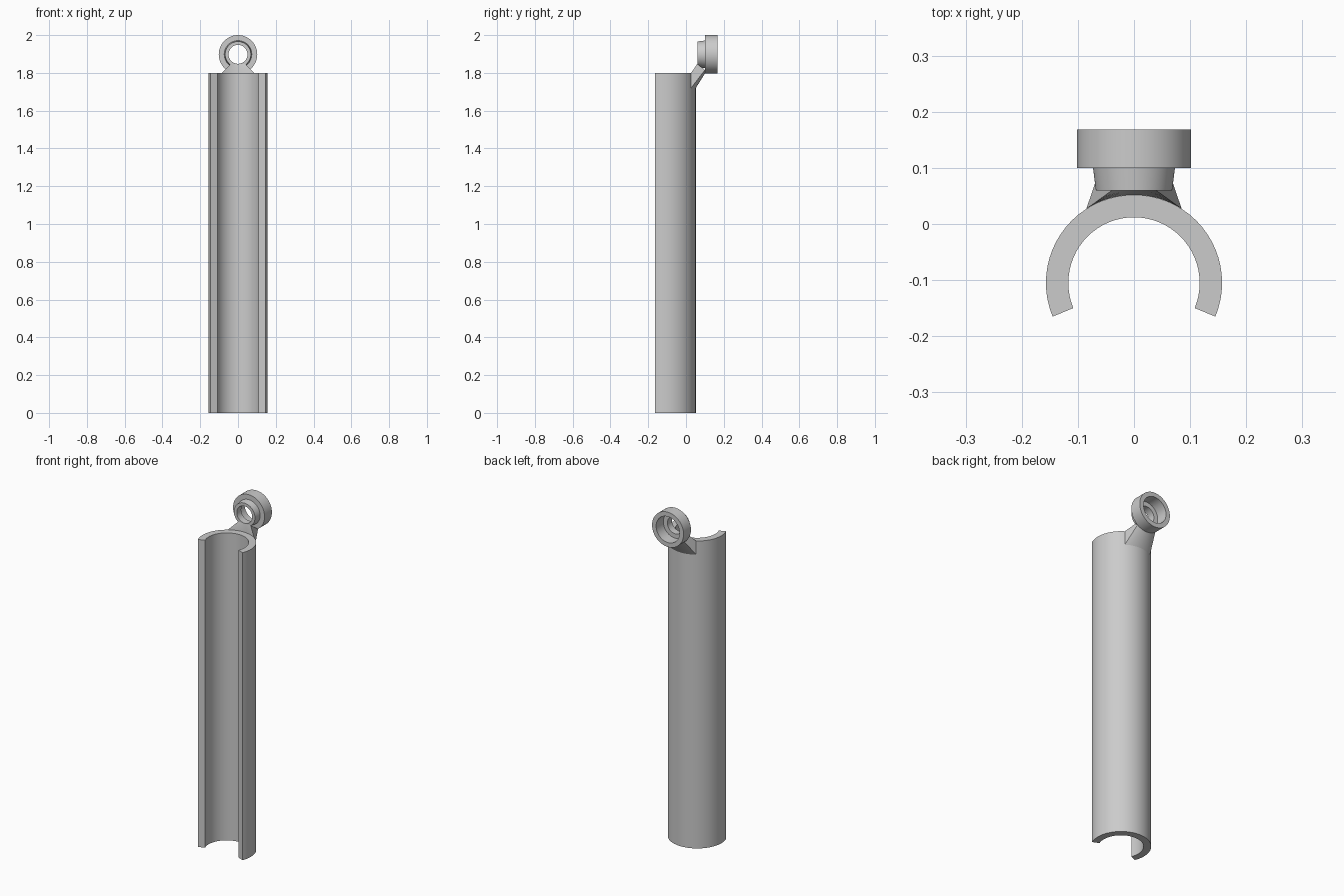
import bpy
import bmesh
from math import sin, cos, pi, radians, asin, sqrt

if "Cube" in bpy.data.objects:
    bpy.data.objects.remove(bpy.data.objects["Cube"])

grey = bpy.data.materials.new("light_grey")
grey.use_nodes = True
colour = (0.6, 0.6, 0.6, 1)
grey.diffuse_color = colour
grey.node_tree.nodes["Principled BSDF"].inputs["Base Color"].default_value = colour

TUBE_Y, OUTER, INNER, TUBE_TOP = -0.105, 0.157, 0.117, 1.8
RING_Z, RING_R, RING_FRONT = 1.898, 0.102, 0.1


def loft(name, sections, closed):
    """Skin equal closed sections; join the ends or cap them."""
    bm = bmesh.new()
    rows = [[bm.verts.new(p) for p in s] for s in sections]
    pairs = list(zip(rows, rows[1:]))
    if closed:
        pairs.append((rows[-1], rows[0]))
    else:
        bm.faces.new(rows[0])
        bm.faces.new(rows[-1])
    n = len(rows[0])
    for a, b in pairs:
        for i in range(n):
            j = (i + 1) % n
            bm.faces.new((a[i], a[j], b[j], b[i]))
    bmesh.ops.recalc_face_normals(bm, faces=bm.faces)
    mesh = bpy.data.meshes.new(name)
    bm.to_mesh(mesh)
    bm.free()
    mesh.materials.append(grey)
    obj = bpy.data.objects.new(name, mesh)
    bpy.context.collection.objects.link(obj)
    bpy.ops.object.select_all(action='DESELECT')
    obj.select_set(True)
    bpy.context.view_layer.objects.active = obj
    bpy.ops.object.shade_smooth_by_angle(angle=radians(25))
    return obj


# Open tube, with its slot facing forward
sections = []
steps = 40
for i in range(steps + 1):
    a = radians(-22.5 + 225 * i / steps)
    sections.append([(r * cos(a), TUBE_Y + r * sin(a), z)
                     for r, z in ((INNER, 0), (OUTER, 0),
                                  (OUTER, TUBE_TOP), (INNER, TUBE_TOP))])
loft("split_tube", sections, False)

# Stepped eyelet: tapered collar, thick rim and counterbore
profile = [(0.05, 0.06), (0.068, 0.06), (0.073, RING_FRONT),
           (RING_R, RING_FRONT), (RING_R, 0.168), (0.076, 0.168),
           (0.076, 0.101), (0.05, 0.101)]
sections = []
for i in range(64):
    a = 2 * pi * i / 64
    sections.append([(r * cos(a), y, RING_Z + r * sin(a)) for r, y in profile])
loft("eyelet", sections, True)

# Flared bracket from the tube's back to the eyelet
sections = []
spread = asin(0.085 / OUTER)
for i in range(17):
    t = i / 8 - 1
    x, y = OUTER * sin(t * spread), TUBE_Y + OUTER * cos(t * spread)
    rx = 0.06 * t
    sections.append([(x, y, TUBE_TOP), (0.04 * t, 0.0595, 1.847),
                     (rx, RING_FRONT, RING_Z - sqrt(RING_R ** 2 - rx ** 2)),
                     (x, y, 1.72)])
loft("bracket", sections, False)
